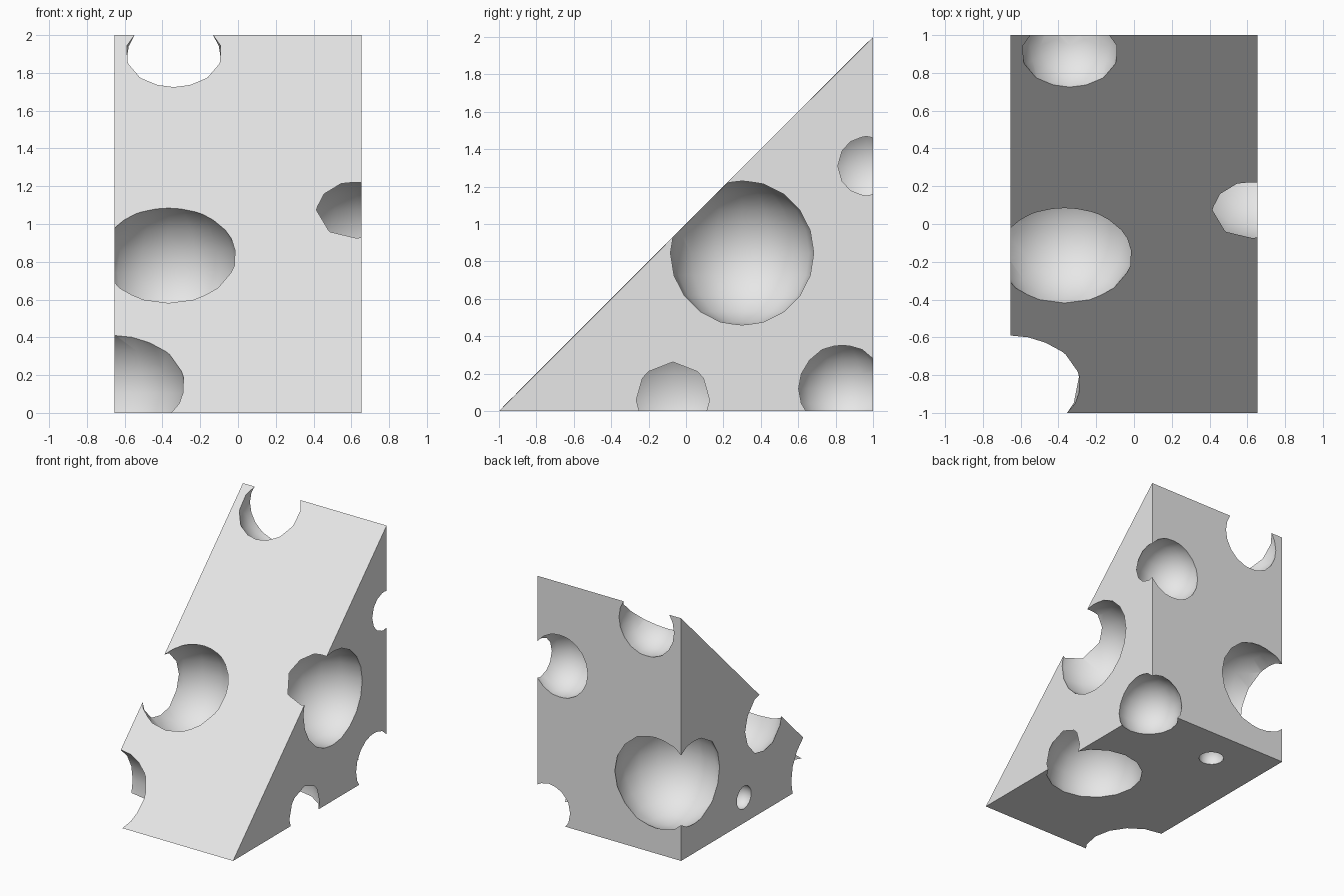
import bpy
import bmesh
from mathutils import Matrix

if "Cube" in bpy.data.objects:
    bpy.data.objects.remove(bpy.data.objects["Cube"], do_unlink=True)

# Single pale grey material
grey = bpy.data.materials.new("pale_grey")
grey.use_nodes = True
COLOUR = (0.8, 0.8, 0.8, 1)
grey.diffuse_color = COLOUR
grey.node_tree.nodes["Principled BSDF"].inputs["Base Color"].default_value = COLOUR


def make_object(name, bm):
    mesh = bpy.data.meshes.new(name)
    bmesh.ops.recalc_face_normals(bm, faces=bm.faces)
    bm.to_mesh(mesh)
    bm.free()
    mesh.materials.append(grey)
    obj = bpy.data.objects.new(name, mesh)
    bpy.context.collection.objects.link(obj)
    return obj


# Wedge: triangular side profile extruded across the width
HALF_WIDTH = 0.655
bm = bmesh.new()
profile = [(-1, 0), (1, 0), (1, 2)]
side = bm.faces.new([bm.verts.new((-HALF_WIDTH, y, z)) for y, z in profile])
extruded = bmesh.ops.extrude_face_region(bm, geom=[side])["geom"]
moved = [v for v in extruded if isinstance(v, bmesh.types.BMVert)]
bmesh.ops.translate(bm, verts=moved, vec=(2 * HALF_WIDTH, 0, 0))
wedge = make_object("cheese_wedge", bm)

# Round holes: centre and radius
holes = [
    (0.63, 0.30, 0.845, 0.388),     # upper right side
    (0.55, 0.835, 0.12, 0.257),     # bottom right back corner
    (0.34, -0.07, 0.058, 0.378),    # bottom right edge
    (0.45, 0.964, 1.31, 0.26),      # right back edge
    (-0.34, 0.946, 1.86, 0.262),    # top edge
    (-0.367, -0.077, 0.743, 0.382), # slope
    (-0.65, -0.81, 0.105, 0.375),   # front left corner
    (-0.426, 0.832, 0.582, 0.413),  # left back edge
    (-0.62, 0.18, 0.21, 0.10),      # small left side
    (-0.20, 0.69, 0.03, 0.10),      # small underside
]
bm = bmesh.new()
for x, y, z, radius in holes:
    bmesh.ops.create_uvsphere(bm, u_segments=16, v_segments=10, radius=radius,
                              matrix=Matrix.Translation((x, y, z)))
for face in bm.faces:
    face.smooth = True
cutter = make_object("hole_cutter", bm)
cutter.hide_render = True

# Cut the holes and keep only the finished wedge
cut = wedge.modifiers.new("holes", "BOOLEAN")
cut.operation = "DIFFERENCE"
cut.solver = "EXACT"
cut.object = cutter
bpy.ops.object.select_all(action="DESELECT")
bpy.context.view_layer.objects.active = wedge
wedge.select_set(True)
bpy.ops.object.modifier_apply(modifier=cut.name)
bpy.data.objects.remove(cutter, do_unlink=True)
bpy.ops.object.shade_smooth_by_angle(angle=0.6)
